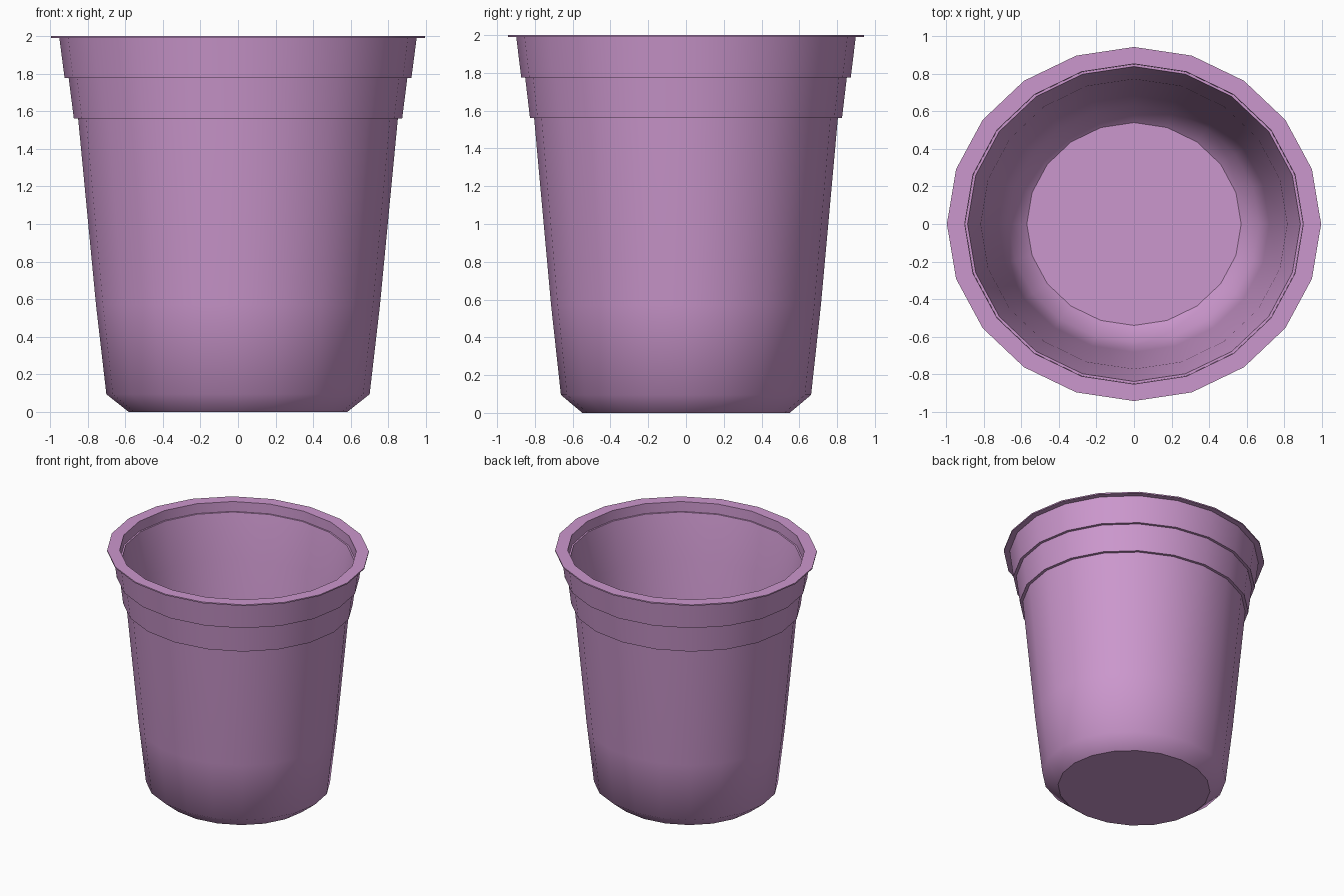
import bpy, bmesh, math

if "Cube" in bpy.data.objects:
    bpy.data.objects.remove(bpy.data.objects["Cube"])

SIDES = 20
Y_SCALE = 0.946  # the cup is slightly oval

# (radius, height, ring edge is sharp), from underside over the rim to the inner floor
PROFILE = [
    (0.58, 0.00, True), (0.70, 0.095, False), (0.755, 0.57, False),
    (0.85, 1.56, True), (0.873, 1.56, True),      # lower step
    (0.90, 1.775, True), (0.922, 1.775, True),    # upper step
    (0.95, 1.99, True), (0.995, 1.99, True),      # rim flange
    (0.995, 2.00, True), (0.90, 2.00, True),
    (0.898, 1.92, True), (0.885, 1.92, True),     # inner ledge
    (0.815, 1.56, False), (0.72, 0.57, False),
    (0.665, 0.11, False), (0.57, 0.03, True),
]

plastic = bpy.data.materials.new("mauve_plastic")
plastic.diffuse_color = (0.60, 0.31, 0.61, 1.0)
plastic.use_nodes = True
plastic.node_tree.nodes["Principled BSDF"].inputs["Base Color"].default_value = plastic.diffuse_color

# Cup shell: stacked rings joined by quads, closed at the base and inner floor
bm = bmesh.new()
rings = []
for r, z, _ in PROFILE:
    rings.append([bm.verts.new((r * math.cos(a), r * Y_SCALE * math.sin(a), z))
                  for a in (math.tau * i / SIDES for i in range(SIDES))])
for low, high in zip(rings, rings[1:]):
    for i in range(SIDES):
        j = (i + 1) % SIDES
        bm.faces.new((low[i], low[j], high[j], high[i]))
bm.faces.new(rings[0][::-1])
bm.faces.new(rings[-1])
for face in bm.faces:
    face.smooth = True

# Crisp creases on the steps, rim and floor edges
for ring, (_, _, sharp) in zip(rings, PROFILE):
    if sharp:
        for i in range(SIDES):
            bm.edges.get((ring[i], ring[(i + 1) % SIDES])).smooth = False

mesh = bpy.data.meshes.new("cup")
bm.to_mesh(mesh)
bm.free()
mesh.materials.append(plastic)
cup = bpy.data.objects.new("cup", mesh)
bpy.context.collection.objects.link(cup)
